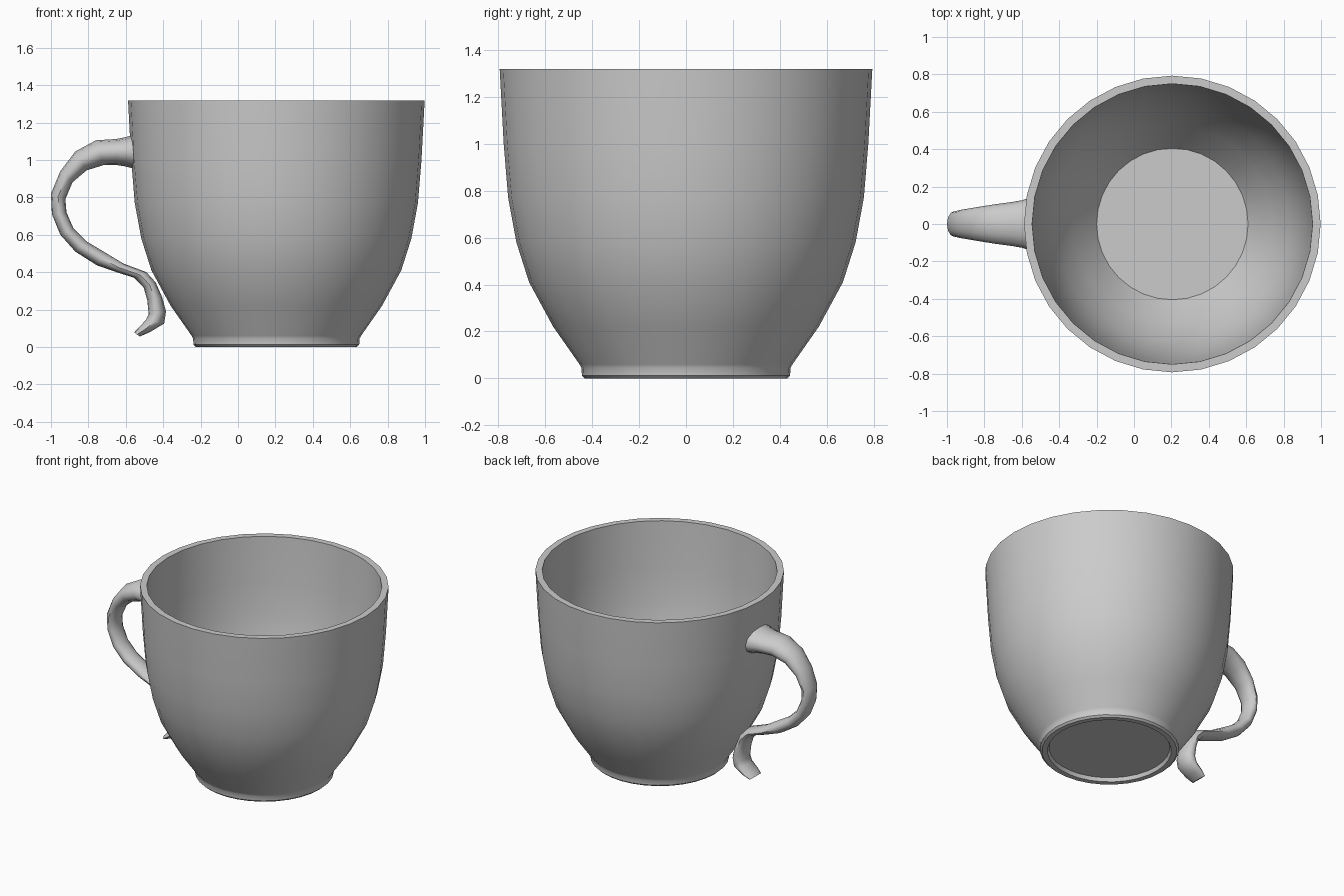
import bpy, bmesh, math

CUP_X = 0.205


def finish(name, bm, angle):
    bmesh.ops.recalc_face_normals(bm, faces=bm.faces)
    mesh = bpy.data.meshes.new(name)
    bm.to_mesh(mesh)
    bm.free()
    obj = bpy.data.objects.new(name, mesh)
    bpy.context.collection.objects.link(obj)
    bpy.ops.object.select_all(action='DESELECT')
    obj.select_set(True)
    bpy.context.view_layer.objects.active = obj
    bpy.ops.object.shade_smooth_by_angle(angle=math.radians(angle))
    return obj


def loft(rings):
    """Skin a list of closed point rings and cap both ends."""
    bm = bmesh.new()
    loops = [[bm.verts.new(p) for p in ring] for ring in rings]
    n = len(loops[0])
    for a, b in zip(loops, loops[1:]):
        for i in range(n):
            j = (i + 1) % n
            bm.faces.new((a[i], a[j], b[j], b[i]))
    bm.faces.new(loops[0])
    bm.faces.new(loops[-1])
    return bm


def circle(r, z, n=32):
    return [(CUP_X + r * math.cos(2 * math.pi * i / n),
             r * math.sin(2 * math.pi * i / n), z) for i in range(n)]


# Cup: underside recess, foot ring, outer wall, rim, inner wall, floor (radius, z)
profile = [
    (0.385, 0.025), (0.395, 0.0), (0.43, 0.0), (0.443, 0.012), (0.445, 0.045),
    (0.453, 0.06), (0.565, 0.22), (0.668, 0.41), (0.722, 0.58), (0.757, 0.77),
    (0.776, 1.0), (0.793, 1.318),
    (0.75, 1.318), (0.735, 1.0), (0.716, 0.77), (0.682, 0.59), (0.63, 0.43),
    (0.53, 0.245), (0.405, 0.08),
]
finish("cup_body", loft([circle(r, z) for r, z in profile]), 35)

# Handle: outer x, outer z, inner x, inner z, half width in y
sections = [
    (-0.545, 1.14, -0.545, 0.95, 0.145), (-0.60, 1.122, -0.60, 0.965, 0.127),
    (-0.65, 1.112, -0.65, 0.973, 0.118), (-0.76, 1.105, -0.72, 0.972, 0.106),
    (-0.87, 1.045, -0.81, 0.944, 0.09), (-0.95, 0.94, -0.885, 0.88, 0.077),
    (-1.0, 0.82, -0.923, 0.79, 0.068), (-0.995, 0.71, -0.917, 0.72, 0.066),
    (-0.95, 0.60, -0.88, 0.635, 0.066), (-0.87, 0.51, -0.81, 0.565, 0.066),
    (-0.755, 0.437, -0.71, 0.505, 0.066), (-0.65, 0.40, -0.61, 0.445, 0.068),
    (-0.555, 0.37, -0.49, 0.40, 0.07), (-0.505, 0.32, -0.44, 0.345, 0.072),
    (-0.485, 0.25, -0.405, 0.265, 0.074), (-0.478, 0.175, -0.385, 0.19, 0.074),
    (-0.492, 0.145, -0.395, 0.125, 0.074), (-0.53, 0.105, -0.47, 0.08, 0.072),
    (-0.555, 0.078, -0.525, 0.056, 0.06),
]


def ellipse(ox, oz, ix, iz, w, n=12):
    ring = []
    for k in range(n):
        c, s = math.cos(2 * math.pi * k / n), math.sin(2 * math.pi * k / n)
        ring.append(((ox + ix) / 2 + c * (ox - ix) / 2, w * s,
                     (oz + iz) / 2 + c * (oz - iz) / 2))
    return ring


finish("handle", loft([ellipse(*s) for s in sections]), 50)
